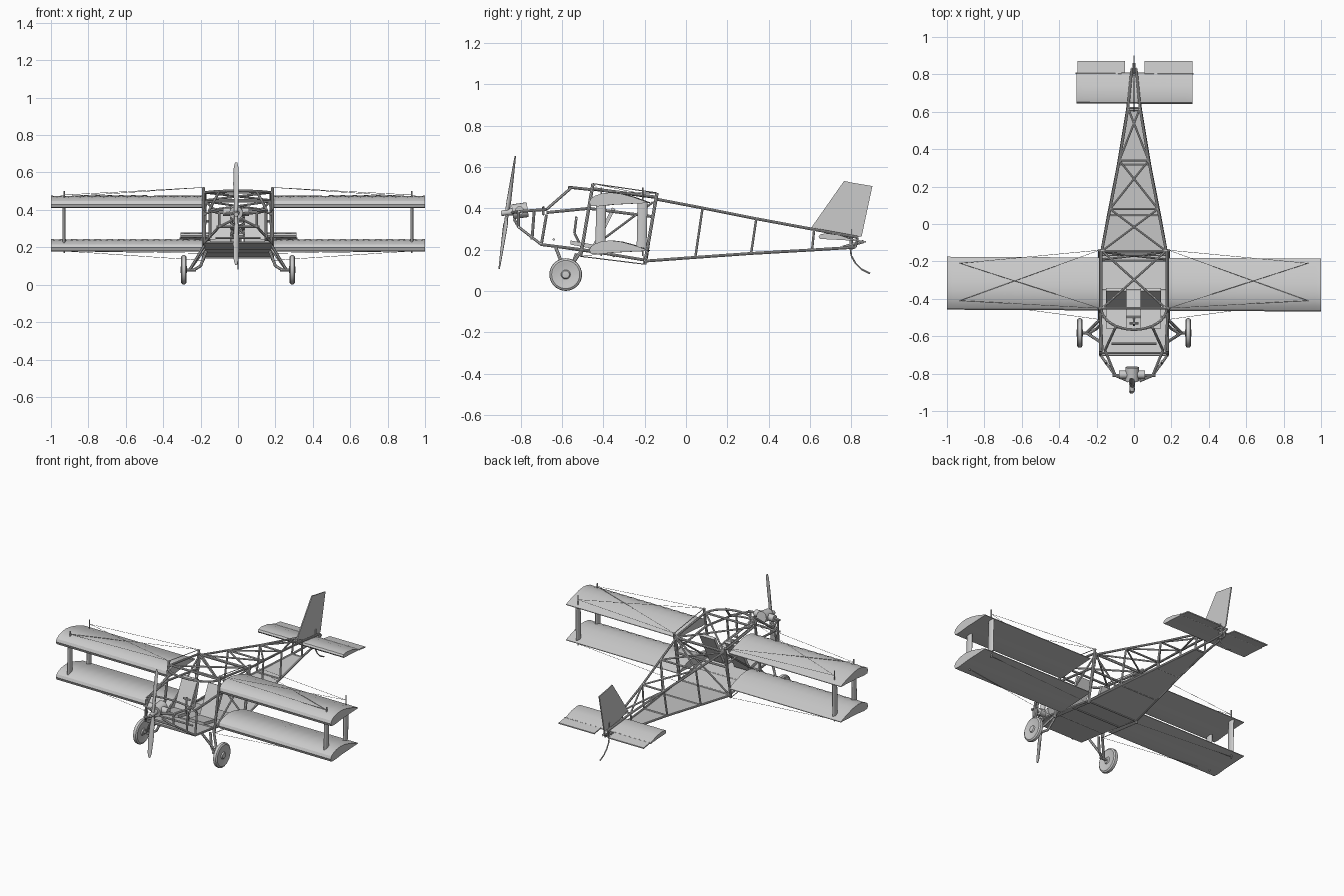
import bpy, bmesh, math
from mathutils import Vector, Matrix

cube = bpy.data.objects.get("Cube")
if cube:
    bpy.data.objects.remove(cube)

grey = bpy.data.materials.new("light grey")
grey.use_nodes = True
grey.diffuse_color = (0.6, 0.6, 0.6, 1)
grey.node_tree.nodes["Principled BSDF"].inputs["Base Color"].default_value = (0.6, 0.6, 0.6, 1)


def finish(name, bm, angle=35):
    bmesh.ops.recalc_face_normals(bm, faces=bm.faces)
    me = bpy.data.meshes.new(name)
    bm.to_mesh(me)
    bm.free()
    ob = bpy.data.objects.new(name, me)
    bpy.context.collection.objects.link(ob)
    me.materials.append(grey)
    bpy.ops.object.select_all(action='DESELECT')
    ob.select_set(True)
    bpy.context.view_layer.objects.active = ob
    bpy.ops.object.shade_smooth_by_angle(angle=math.radians(angle))
    return ob


def add_tube(bm, a, b, r, sides=8, r2=None, flat=1):
    a, b = Vector(a), Vector(b)
    d = b - a
    m = Matrix.Translation((a + b) / 2) @ d.to_track_quat('Z', 'Y').to_matrix().to_4x4()
    bmesh.ops.create_cone(bm, cap_ends=True, segments=sides, radius1=r, radius2=r2 or r,
                          depth=d.length, matrix=m)


def tubes(name, paths, r=0.007, mirror=False, sides=8):
    bm = bmesh.new()
    for path in paths:
        for a, b in zip(path, path[1:]):
            add_tube(bm, a, b, r, sides)
            if mirror:
                add_tube(bm, (-a[0], *a[1:]), (-b[0], *b[1:]), r, sides)
    return finish(name, bm)


def loft(name, sections, angle=35):
    """Skin closed rings of points and cap both ends."""
    bm = bmesh.new()
    rings = [[bm.verts.new(p) for p in s] for s in sections]
    n = len(rings[0])
    for a, b in zip(rings, rings[1:]):
        for i in range(n):
            j = (i + 1) % n
            bm.faces.new((a[i], a[j], b[j], b[i]))
    bm.faces.new(rings[0])
    bm.faces.new(rings[-1])
    return finish(name, bm, angle)


def plate(name, pts, offset):
    """Flat panel given thickness along the offset vector."""
    o = Vector(offset) / 2
    return loft(name, [[Vector(p) - o for p in pts], [Vector(p) + o for p in pts]])


def lathe_x(name, cx, cy, cz, profile, n=32):
    """Spin an (x, radius) profile about an x axis."""
    rings = [[(cx + x, cy + r * math.cos(2 * math.pi * i / n), cz + r * math.sin(2 * math.pi * i / n))
              for i in range(n)] for x, r in profile]
    return loft(name, rings)


# Wings: domed aerofoil with fabric sagging between ribs
TOP = [(-.463, .43), (-.455, .448), (-.435, .461), (-.405, .472), (-.36, .477), (-.31, .471), (-.25, .455), (-.18, .43)]
LOW = [(-.18, .426), (-.25, .423), (-.35, .418), (-.42, .41), (-.455, .412)]
RIBS = 13
for level, drop in (("upper", 0), ("lower", .232)):
    for side, s in (("left", 1), ("right", -1)):
        secs = []
        for i in range(2 * RIBS + 1):
            x = s * (.185 + .815 * i / (2 * RIBS))
            k = .92 if i % 2 else 1
            sec = [(x, y - .005 * x, .43 + (z - .43) * k - drop) for y, z in TOP]
            sec += [(x, y - .005 * x, z - drop) for y, z in LOW]
            secs.append(sec)
        loft(f"{level}_{side}_wing", secs, 30)

# Interplane struts, streamlined, with pins poking through the wings
for side, s in (("left", 1), ("right", -1)):
    for end, y in (("front", -.41), ("rear", -.21)):
        x = s * .93
        ring = [(.009 * math.cos(a), .024 * math.sin(a)) for a in [math.pi * i / 6 for i in range(12)]]
        loft(f"{side}_{end}_wing_strut",
             [[(x + u, y + dy + v, z) for u, v in ring] for z, dy in ((.21, -.005), (.43, 0))])
        tubes(f"{side}_{end}_strut_pin", [[(x, y, .43), (x, y, .50)], [(x, y, .17), (x, y, .22)]], .004)

# Rear fuselage stations: y top, z top, half width top, y bottom, z bottom, half width bottom
ST = [(-.145, .445, .172, -.20, .145, .183), (.08, .402, .128, .045, .163, .138),
      (.34, .35, .078, .315, .182, .085), (.62, .298, .032, .61, .199, .036), (.83, .26, .012, .82, .212, .012)]
T = [(w, y, z) for y, z, w, *_ in ST]
B = [(w, y, z) for *_, y, z, w in ST]
flip = lambda p: (-p[0], p[1], p[2])
tubes("rear_longerons", [T, B], .007, True)
tubes("rear_uprights", [[t, b] for t, b in zip(T, B)], .006, True)
tubes("rear_crossbars", [[p, flip(p)] for p in T[:4] + B[:4]], .006)
tubes("rear_top_braces", [[T[i], flip(T[i + 1])] for i in range(3)], .0055, True)
plate("rear_belly_panel", [B[0], B[3], flip(B[3]), flip(B[0])], (0, 0, .004))

# Cabin frame: rear posts, front posts, roof and floor rails
FT, FB = (.185, -.45, .52), (.185, -.51, .168)
RT, RB = (.185, -.14, .475), (.185, -.20, .13)
NF = (.18, -.70, .225)
tubes("cabin_posts", [[FT, FB], [RT, RB]], .008, True)
tubes("cabin_rails", [[(.175, -.45, .495), (.175, -.145, .455)], [NF, (.18, -.50, .20), (.18, -.20, .15)],
                      [(.18, -.47, .40), (.18, -.16, .36)]], .007, True)
tubes("cabin_crossbars", [[p, flip(p)] for p in ((.18, -.45, .495), (.18, -.145, .45), (.18, -.20, .148),
                                                  (.18, -.50, .195), NF, (.18, -.165, .34), (.18, -.35, .17))], .007)
tubes("cabin_roof_braces", [[(.17, -.145, .452), (-.17, -.45, .492)]], .006, True)
tubes("cabin_side_braces", [[(.178, -.47, .20), (.178, -.16, .43)]], .0055, True)
tubes("cabin_back_braces", [[(.17, -.19, .16), (-.17, -.15, .44)]], .0055, True)
plate("cabin_floor", [(.18, -.70, .222), (.18, -.20, .15), (-.18, -.20, .15), (-.18, -.70, .222)], (0, 0, .006))

# Nose: windscreen hoops, posts and engine mount
hoop = [(.175 * math.cos(a), -.45 - .115 * math.sin(a), .49 + .012 * math.sin(a))
        for a in [math.pi * i / 16 for i in range(17)]]
tubes("windscreen_hoop", [hoop], .007)
dash = [(.18 * math.cos(a), -.69, .37 + .035 * math.sin(a)) for a in [math.pi * i / 10 for i in range(11)]]
tubes("dash_hoop", [dash], .006)
tubes("nose_posts", [[(.10, -.555, .50), (.155, -.675, .395), (.10, -.81, .385), (.03, -.84, .38)],
                     [(.175, -.675, .37), NF, (.10, -.81, .31), (.03, -.83, .345)],
                     [(.10, -.81, .385), (.10, -.81, .31)], [(.17, -.675, .38), (.18, -.47, .40)],
                     [(.15, -.735, .385), (.15, -.745, .25)]], .007, True)
tubes("nose_crossbars", [[(.115, -.81, z), (-.115, -.81, z)] for z in (.385, .31)], .007)

# Engine and propeller
bm = bmesh.new()
AX, UP = Vector((0, -.98, -.14)).normalized(), Vector((0, .14, .98)).normalized()
HUB = Vector((-.01, -.865, .38))
add_tube(bm, HUB - AX * .10, HUB - AX * .025, .036, 16)
add_tube(bm, HUB - AX * .03, HUB + AX * .03, .018, 16, .012)
for s in (-1, 1):
    c = HUB - AX * .06
    add_tube(bm, c, c + Vector((s * .07, 0, .0)), .022, 12)
finish("engine", bm)
secs = []
for t, w, th, tw in ((-.276, .006, .003, 10), (-.25, .013, .004, 14), (-.16, .017, .006, 22), (-.06, .014, .009, 45),
                     (0, .012, .011, 60), (.06, .014, .009, 45), (.16, .017, .006, 22), (.25, .013, .004, 14),
                     (.276, .006, .003, 10)):
    a = math.radians(tw) * (1 if t >= 0 else -1)
    ring = []
    for i in range(10):
        u, v = w * math.cos(i * math.pi / 5), th * math.sin(i * math.pi / 5)
        ring.append(HUB + UP * t + Vector((1, 0, 0)) * (u * math.cos(a) - v * math.sin(a))
                    + AX * (u * math.sin(a) + v * math.cos(a)))
    secs.append(ring)
loft("propeller", secs, 50)

# Seats, control stick and pedals bar
for side, x in (("left", .09), ("right", -.095)):
    w = .054
    plate(f"{side}_seat_back", [(x - w, -.45, .205), (x + w, -.45, .205), (x + w, -.35, .40), (x - w, -.35, .40)], (0, .016, -.008))
    plate(f"{side}_seat_cushion", [(x - w, -.45, .215), (x + w, -.45, .215), (x + w, -.56, .235), (x - w, -.56, .235)], (0, 0, .02))
tubes("control_stick", [[(0, -.50, .20), (0, -.54, .28), (0, -.53, .36)], [(-.025, -.53, .35), (.025, -.53, .35)]], .006)
tubes("pedal_bar", [[(-.12, -.64, .25), (.12, -.64, .25)]], .006)

# Landing gear
TYRE = [(-.010, .045), (-.014, .058), (-.015, .068), (-.009, .077), (0, .079), (.009, .077), (.015, .068), (.014, .058), (.010, .045)]
DISC = [(-.018, .012), (-.017, .018), (-.008, .024), (-.008, .05), (.008, .05), (.008, .024), (.017, .018), (.018, .012)]
for side, s in (("left", 1), ("right", -1)):
    lathe_x(f"{side}_tyre", s * .29, -.582, .08, TYRE)
    lathe_x(f"{side}_wheel_hub", s * .29, -.582, .08, DISC)
tubes("landing_gear_legs", [[(.285, -.582, .08), (.225, -.582, .078)],
                            [(.255, -.582, .085), (.18, -.51, .19)], [(.255, -.582, .085), (.18, -.63, .21)],
                            [(.235, -.58, .08), (.20, -.56, .10), (.17, -.53, .18)]], .008, True)

# Tail: stabiliser halves, elevators, fin with rudder and skid
STAB = [(.643, .262), (.65, .274), (.68, .28), (.74, .272), (.805, .25), (.805, .244), (.70, .25), (.65, .252)]
loft("tailplane", [[(x, y - .004 * x, .262 + (z - .262) * k) for y, z in STAB]
                   for x, k in [(-.308 + .62 * i / 16, .9 if i % 2 else 1) for i in range(17)]])
for side, x0, x1 in (("left", .055, .313), ("right", -.303, -.047)):
    plate(f"{side}_elevator", [(x0, .808, .247), (x1, .808, .247), (x1, .872, .238), (x0, .872, .238)], (0, 0, .007))
tubes("elevator_hinge", [[(-.312, .807, .248), (.318, .804, .248)]], .004)
plate("fin", [(0, .60, .298), (0, .765, .533), (0, .80, .525), (0, .80, .255)], (.007, 0, 0))
plate("rudder", [(0, .80, .255), (0, .80, .525), (0, .902, .508), (0, .85, .265)], (.007, 0, 0))
tubes("tail_post", [[(0, .80, .20), (0, .80, .30)], [(0, .76, .212), (0, .86, .24)]], .008)
tubes("tail_skid", [[(0, .795, .21), (0, .80, .17), (0, .82, .135), (0, .85, .105), (0, .89, .085)]], .004)

# Bracing wires
tubes("flying_wires", [[FT, (.93, -.41, .48)], [RT, (.93, -.21, .47)], [FT, (.93, -.21, .47)], [RT, (.93, -.41, .48)],
                       [FB, (.93, -.41, .18)], [RB, (.93, -.21, .18)]], .0012, True, 4)
tubes("cabin_wires", [[FT, RT], [FB, RB]], .0025, True, 6)
